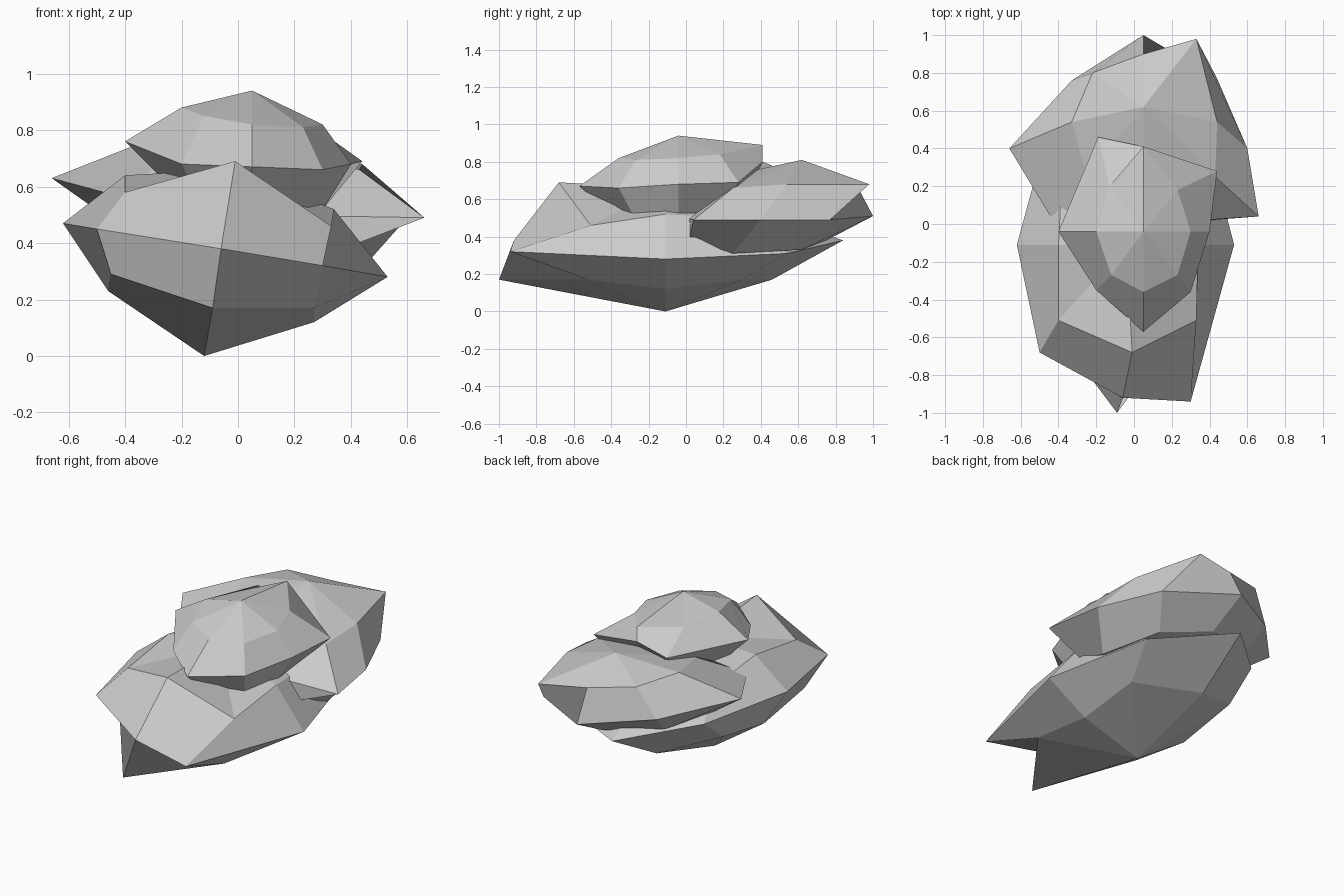
import bpy
import bmesh
from mathutils import Vector

cube = bpy.data.objects.get("Cube")
if cube:
    bpy.data.objects.remove(cube, do_unlink=True)

UNIT = 0.01  # outlines are given in hundredths


def make_material(name, color):
    material = bpy.data.materials.new(name)
    material.use_nodes = True
    material.diffuse_color = color
    shader = material.node_tree.nodes["Principled BSDF"]
    shader.inputs["Base Color"].default_value = color
    shader.inputs["Roughness"].default_value = 0.9
    return material


def bridge(bm, first, second):
    """Join two closed rings with quads."""
    count = len(first)
    for i in range(count):
        j = (i + 1) % count
        bm.faces.new((first[i], first[j], second[j], second[i]))


def cap(bm, ring, tip):
    """Close a ring with a fan of triangles."""
    count = len(ring)
    for i in range(count):
        bm.faces.new((ring[i], ring[(i + 1) % count], tip))


def make_boulder(name, bottom, lower, middle, upper, top, material):
    """Loft a faceted boulder through three uneven rings and two tips.

    Every ring runs counterclockwise from the +x side.
    """
    bm = bmesh.new()

    def add(point):
        return bm.verts.new(Vector(point) * UNIT)

    rings = [[add(point) for point in ring] for ring in (lower, middle, upper)]
    for below, above in zip(rings, rings[1:]):
        bridge(bm, below, above)
    cap(bm, rings[0], add(bottom))
    cap(bm, rings[-1], add(top))
    bmesh.ops.recalc_face_normals(bm, faces=bm.faces)

    mesh = bpy.data.meshes.new(name)
    bm.to_mesh(mesh)
    bm.free()
    mesh.materials.append(material)
    boulder = bpy.data.objects.new(name, mesh)
    bpy.context.scene.collection.objects.link(boulder)
    return boulder


stone = make_material("stone grey", (0.6, 0.6, 0.6, 1.0))

# Broad base stone, jutting out to the front
make_boulder(
    "base_boulder",
    bottom=(-12, -11, 0),
    lower=[(27, -11, 12), (27, 30, 17), (-12, 46, 17), (-46, 29, 30),
           (-46, -11, 23), (-45, -52, 29), (-9, -100, 17), (27, -52, 17)],
    middle=[(53, -11, 28), (36, 54, 31), (-8, 84, 38), (-46, 48, 45),
            (-62, -11, 47), (-50, -68, 45), (-6, -92, 38), (30, -94, 32)],
    upper=[(34, -11, 52), (30, 28, 50), (-3, 45, 52), (-38, 28, 58),
           (-40, -11, 64), (-40, -51, 58), (-1, -68, 69), (33, -51, 46)],
    top=(-4, -11, 66),
    material=stone,
)

# Wide stone resting on the rear of the base
make_boulder(
    "rear_boulder",
    bottom=(5, 35, 32),
    lower=[(44, 25, 31), (33, 62, 33), (5, 75, 38), (-28, 62, 42),
           (-42, 35, 46), (-30, 5, 45), (5, 0, 40), (40, 2, 39)],
    middle=[(60, 40, 49), (44, 77, 49), (5, 100, 51), (-33, 76, 55),
            (-66, 40, 63), (-40, -3, 56), (5, 0, 50), (66, 4, 49)],
    upper=[(44, 54, 68), (33, 98, 68), (5, 90, 70), (-22, 80, 74),
           (-33, 54, 76), (-25, 25, 72), (5, 20, 72), (43, 25, 66)],
    top=(5, 62, 81),
    material=stone,
)

# Small domed stone on top
make_boulder(
    "top_boulder",
    bottom=(5, -4, 45),
    lower=[(30, -4, 52), (28, 22, 55), (5, 30, 58), (-15, 20, 58),
           (-22, -4, 58), (-12, -27, 53), (5, -40, 52), (24, -28, 51)],
    middle=[(40, -4, 68), (44, 28, 69), (5, 41, 80), (-19, 46, 78),
            (-40, -4, 76), (-20, -35, 68), (5, -57, 67), (30, -36, 66)],
    upper=[(30, -4, 82), (23, 18, 84), (5, 41, 89), (-13, 20, 86),
           (-20, -4, 88), (-12, -27, 85), (5, -36, 82), (23, -27, 81)],
    top=(5, -4, 94),
    material=stone,
)
